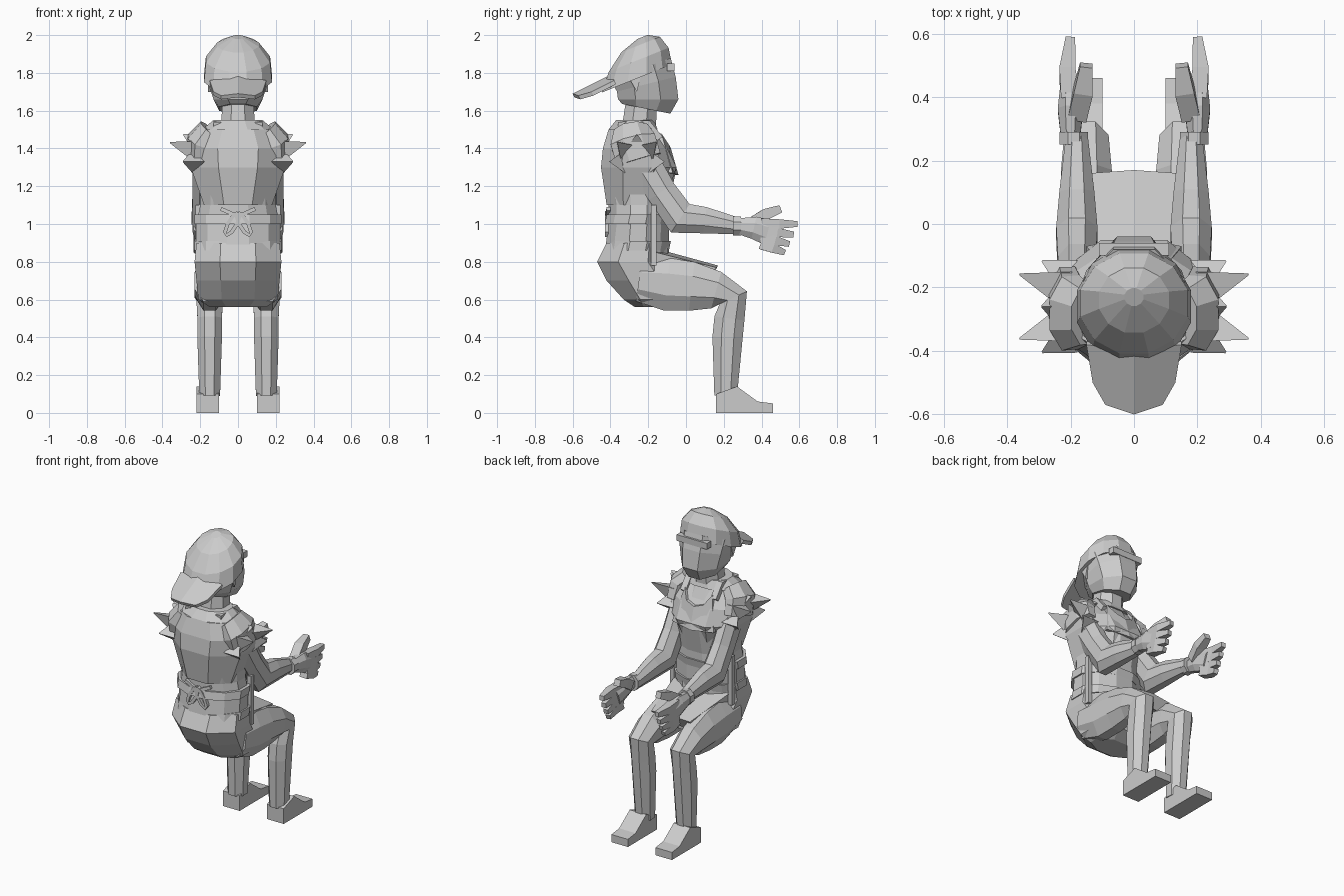
import bpy, bmesh
from math import sin, cos, pi
from mathutils import Vector

if "Cube" in bpy.data.objects:
    bpy.data.objects.remove(bpy.data.objects["Cube"], do_unlink=True)

AXIS_X, AXIS_Y, AXIS_Z = Vector((1, 0, 0)), Vector((0, 1, 0)), Vector((0, 0, 1))

# Single flat colour
colour = (.6, .6, .6, 1)
grey = bpy.data.materials.new("plain_grey")
grey.use_nodes = True
grey.diffuse_color = colour
grey.node_tree.nodes["Principled BSDF"].inputs["Base Color"].default_value = colour


def skin(name, rings, mirrored):
    """Bridge rings of points, cap both ends and optionally mirror across the body."""
    bm = bmesh.new()
    loops = [[bm.verts.new(point) for point in ring] for ring in rings]
    count = len(loops[0])
    for lower, upper in zip(loops, loops[1:]):
        for i in range(count):
            j = (i + 1) % count
            bm.faces.new((lower[i], lower[j], upper[j], upper[i]))
    bm.faces.new(loops[0])
    bm.faces.new(loops[-1])
    bmesh.ops.recalc_face_normals(bm, faces=bm.faces)
    mesh = bpy.data.meshes.new(name)
    bm.to_mesh(mesh)
    bm.free()
    mesh.materials.append(grey)
    part = bpy.data.objects.new(name, mesh)
    bpy.context.collection.objects.link(part)
    if mirrored:
        part.modifiers.new("other_side", 'MIRROR').use_axis[0] = True


def at(x, *pairs):
    """Path of (y, z) pairs at a constant distance from the middle."""
    return [Vector((x, y, z)) for y, z in pairs]


def sweep(name, path, widths, depths=None, sides=8, aim=None, across=AXIS_X, mirrored=False):
    """Sweep a polygon along a path; aim fixes the direction that rings face."""
    depths = depths or widths
    corner = 1 / cos(pi / sides)
    angles = [2 * pi * (k + .5) / sides for k in range(sides)]
    rings = []
    for i, centre in enumerate(path):
        ahead = aim or path[min(i + 1, len(path) - 1)] - path[max(i - 1, 0)]
        ahead = ahead.normalized()
        u = (across - ahead * across.dot(ahead)).normalized() * widths[i] * corner
        v = ahead.cross(u).normalized() * depths[i] * corner
        rings.append([centre + u * cos(a) + v * sin(a) for a in angles])
    skin(name, rings, mirrored)


def plate(name, outline, offset):
    """Mirrored sheet: an outline thickened along an offset."""
    base = [Vector(point) for point in outline]
    skin(name, [base, [point + Vector(offset) for point in base]], True)


# Trunk and clothing
sweep("hips", at(0, (-.19, .56), (-.18, .6), (-.22, .7), (-.28, .8), (-.26, .9)),
      [.15, .21, .22, .23, .22], [.08, .15, .2, .19, .16], aim=AXIS_Z)
sweep("torso", at(0, (-.26, .85), (-.25, 1), (-.25, 1.1), (-.25, 1.3), (-.28, 1.5)),
      [.22, .22, .2, .2, .15], [.17, .16, .16, .2, .12], sides=12, aim=AXIS_Z)
sweep("vest", at(0, (-.27, 1.1), (-.25, 1.3), (-.27, 1.4), (-.29, 1.5)),
      [.18, .25, .26, .2], [.15, .2, .17, .12], aim=AXIS_Z)
sweep("collar", at(0, (-.28, 1.5), (-.27, 1.55)), [.19, .13], [.13, .1], sides=12, aim=AXIS_Z)
for name, height in (("shirt_hem", .86), ("waist_tie", 1)):
    sweep(name, at(0, (-.26, height), (-.25, height + .05)), [.23] * 2, [.17] * 2,
          sides=12, aim=AXIS_Z)

# Head with a flat face and square jaw
sweep("neck", at(0, (-.25, 1.5), (-.23, 1.7)), [.09, .08])
sweep("head", at(0, (-.21, 1.61), (-.2, 1.66), (-.21, 1.74), (-.24, 1.82)),
      [.1, .13, .15, .16], [.13, .16, .16, .17])
plate("ears", [(.14, -.3, 1.77), (.14, -.24, 1.78), (.14, -.26, 1.7)], (.02, 0, 0))

# Backward cap
sweep("cap_crown", at(0, (-.26, 1.77), (-.25, 1.87), (-.24, 1.95), (-.23, 1.99)),
      [.18, .17, .11, .03], [.2, .17, .11, .03], sides=12, aim=Vector((0, -.4, 1)))
sweep("cap_strap", at(0, (-.08, 1.81), (-.08, 1.85)), [.11] * 2, [.02] * 2, sides=4)
plate("cap_brim", [(0, -.4, 1.79), (.15, -.38, 1.76), (.13, -.5, 1.7),
                   (.09, -.57, 1.68), (0, -.6, 1.69)], (0, .01, -.02))

# Arms and wrists
sweep("arms", at(.18, (-.28, 1.42), (-.13, 1.17), (-.03, 1.03), (.1, 1.02), (.27, .99)),
      [.06, .06, .065, .055, .035], [.09, .08, .09, .07, .045], mirrored=True)
sweep("wrist_cuffs", at(.19, (.25, .99), (.29, .99)), [.045] * 2, [.05] * 2, mirrored=True)

# Hands with fingers fanned downward
sweep("palms", at(.2, (.27, .99), (.36, .98), (.45, .95)),
      [.03, .04, .03], [.04, .06, .07], mirrored=True)
for i, finger in enumerate(("index", "middle", "ring", "little")):
    root = Vector((.2, .4, 1 - .035 * i))
    splay = .12 * i
    reach = Vector((0, cos(splay), -sin(splay))) * (.19 - .02 * i)
    sweep(f"{finger}_fingers", [root, root + reach / 2 + AXIS_X * .01, root + reach],
          [.03, .025, .015], sides=4, mirrored=True)
sweep("thumbs", [Vector((.18, .34, 1)), Vector((.16, .42, 1.05)), Vector((.15, .5, 1.08))],
      [.03, .03, .02], sides=4, mirrored=True)

# Torn sleeves: ragged shards fan over the top of the armhole
sweep("sleeves", [Vector((.15, -.29, 1.5)), Vector((.2, -.28, 1.44)), Vector((.21, -.25, 1.34))],
      [.06, .07, .06], [.09, .12, .12], mirrored=True)
tears = 5
for i in range(tears):
    angle = pi * i / (tears - 1)
    spread = Vector((0, cos(angle), sin(angle))) * .09
    root = Vector((.22, -.26, 1.33)) + spread
    tip = root + spread * .6 + AXIS_X * (.14 if i % 2 else .07)
    sweep(f"sleeve_tears_{i}", [root, tip], [.035, .002], sides=3, mirrored=True)

# Apron
plate("apron_bib", [(0, -.06, 1.26), (.15, -.09, 1.27), (.1, -.15, 1.48),
                    (.06, -.11, 1.42), (0, -.1, 1.4)], (0, .02, 0))
sweep("apron_straps", at(.11, (-.14, 1.45), (-.2, 1.53), (-.36, 1.52)), [.02] * 3,
      sides=4, mirrored=True)
sweep("apron_seams", at(.21, (-.17, .78), (-.17, 1.1)), [.015] * 2, sides=4, mirrored=True)
plate("apron_lap", [(0, -.16, .87), (.2, -.16, .85), (.14, .16, .77), (0, .17, .78)],
      (0, -.04, -.07))

# Tied bow on the back
turns = [2 * pi * k / 8 for k in range(9)]
loop = [Vector((.03 * (1 - cos(t)) + .025 * sin(t), -.42, 1 + .06 * cos(t))) for t in turns]
sweep("bow_loops", loop, [.01] * len(loop), sides=4, across=AXIS_Y, mirrored=True)
sweep("bow_tails", [Vector((0, -.42, 1.04)), Vector((.09, -.41, 1.08))], [.01] * 2,
      sides=4, across=AXIS_Y, mirrored=True)

# Legs bent at the knee, and shoes
sweep("legs", at(.15, (-.25, .7), (-.1, .68), (.03, .67), (.16, .65), (.25, .61),
                 (.23, .5), (.22, .4), (.21, .09)),
      [.08, .08, .08, .08, .07, .065, .065, .055],
      [.11, .14, .13, .1, .08, .08, .08, .06], mirrored=True)
sweep("shoes", at(.16, (.16, .05), (.27, .07), (.38, .03), (.46, .025)),
      [.06] * 4, [.05, .07, .03, .025], sides=4, aim=AXIS_Y, mirrored=True)
